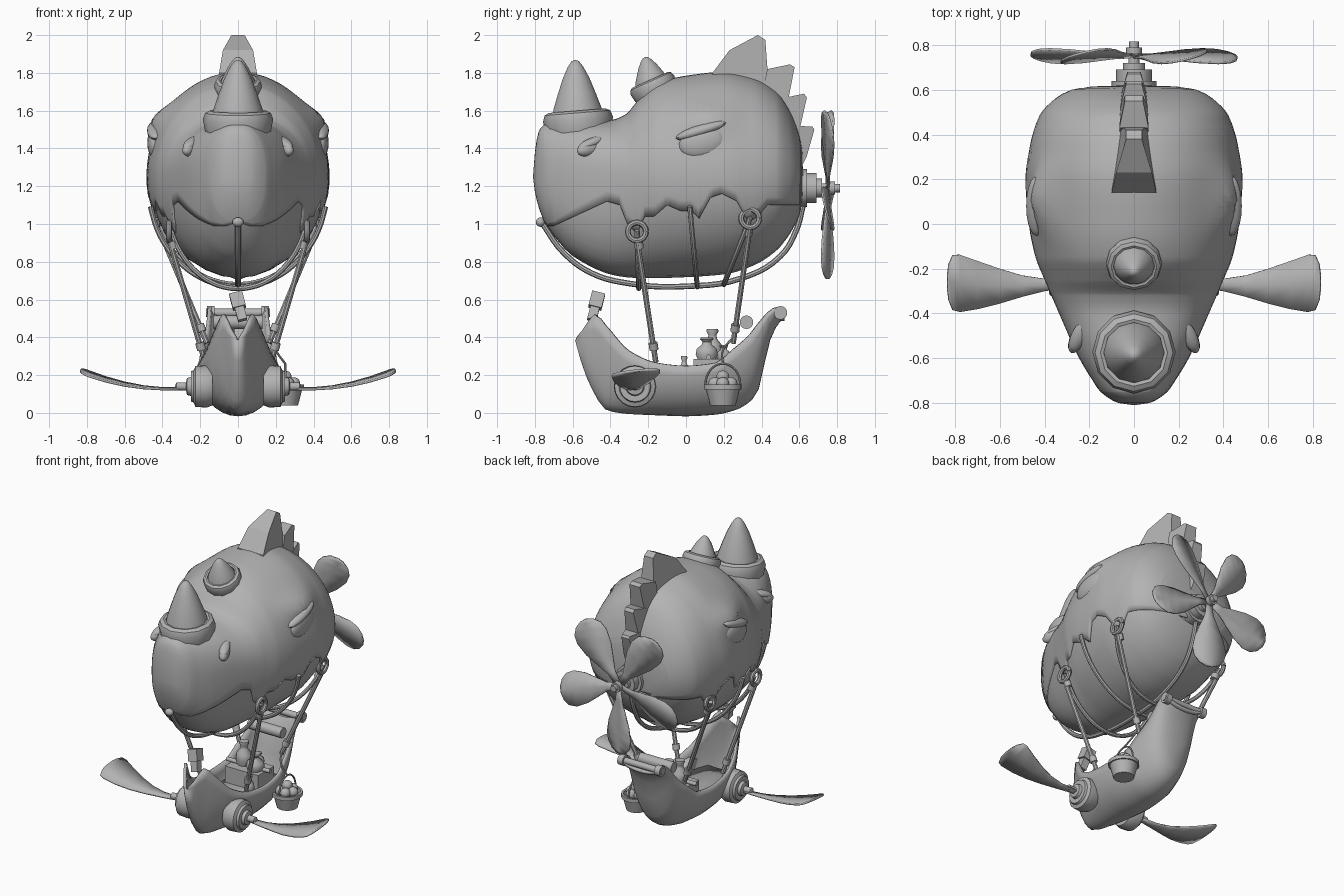
import bpy, bmesh, math
from math import sin, cos, pi, radians
from mathutils import Vector, Matrix, Euler

if "Cube" in bpy.data.objects:
    bpy.data.objects.remove(bpy.data.objects["Cube"])

grey = bpy.data.materials.new("plain grey")
grey.use_nodes = True
grey.diffuse_color = (0.45, 0.45, 0.45, 1)
grey.node_tree.nodes["Principled BSDF"].inputs["Base Color"].default_value = (0.45, 0.45, 0.45, 1)


def finish(ob, angle=40):
    ob.data.materials.clear()
    ob.data.materials.append(grey)
    bpy.ops.object.select_all(action='DESELECT')
    ob.select_set(True)
    bpy.context.view_layer.objects.active = ob
    bpy.ops.object.shade_smooth_by_angle(angle=radians(angle))
    return ob


def loft(name, rings, closed=True, cap=False, thick=0, offset=-1, angle=40):
    """Skin a surface over equal-length rings of points."""
    bm = bmesh.new()
    rows = [[bm.verts.new(p) for p in ring] for ring in rings]
    n = len(rows[0])
    for a, b in zip(rows, rows[1:]):
        for i in range(n if closed else n - 1):
            j = (i + 1) % n
            bm.faces.new((a[i], a[j], b[j], b[i]))
    if cap:
        bm.faces.new(rows[0])
        bm.faces.new(rows[-1])
    bmesh.ops.remove_doubles(bm, verts=bm.verts, dist=1e-4)
    bmesh.ops.recalc_face_normals(bm, faces=bm.faces)
    me = bpy.data.meshes.new(name)
    bm.to_mesh(me)
    bm.free()
    ob = bpy.data.objects.new(name, me)
    bpy.context.collection.objects.link(ob)
    if thick:
        mod = ob.modifiers.new("thickness", 'SOLIDIFY')
        mod.thickness, mod.offset = thick, offset
    return finish(ob, angle)


def lathe(name, profile, loc, rot=(0, 0, 0), seg=20, scale=(1, 1, 1)):
    m = Matrix.LocRotScale(Vector(loc), Euler(rot), Vector(scale))
    rings = [[m @ Vector((r * cos(2 * pi * i / seg), r * sin(2 * pi * i / seg), h))
              for i in range(seg)] for r, h in profile]
    return loft(name, rings)


def ellipsoid(name, loc, radii, rot=(0, 0, 0)):
    profile = [(sin(pi * k / 10), -cos(pi * k / 10)) for k in range(11)]
    return lathe(name, profile, loc, rot, 20, radii)


def tube(name, points, r, smooth=True):
    cu = bpy.data.curves.new(name, 'CURVE')
    cu.dimensions = '3D'
    cu.bevel_depth, cu.bevel_resolution, cu.use_fill_caps = r, 2, True
    cu.resolution_u = 5
    sp = cu.splines.new('BEZIER' if smooth else 'POLY')
    pts = sp.bezier_points if smooth else sp.points
    pts.add(len(points) - 1)
    for bp, p in zip(pts, points):
        if smooth:
            bp.co = p
            bp.handle_left_type = bp.handle_right_type = 'AUTO'
        else:
            bp.co = (*p, 1)
    ob = bpy.data.objects.new(name, cu)
    bpy.context.collection.objects.link(ob)
    bpy.ops.object.select_all(action='DESELECT')
    ob.select_set(True)
    bpy.context.view_layer.objects.active = ob
    bpy.ops.object.convert(target='MESH')
    return finish(bpy.context.object)


def interp(table, y, col, smooth=True):
    """Monotone interpolation in a table sorted by its first column."""
    y = min(max(y, table[0][0]), table[-1][0])
    i = max(k for k in range(len(table) - 1) if table[k][0] <= y)
    sl = [(b[col] - a[col]) / (b[0] - a[0]) for a, b in zip(table, table[1:])]
    h = table[i + 1][0] - table[i][0]
    t = (y - table[i][0]) / h
    if not smooth:
        return table[i][col] + sl[i] * h * t

    def tangent(k):
        if k == 0 or k == len(sl):
            return sl[min(k, len(sl) - 1)]
        a, b = sl[k - 1], sl[k]
        return 2 * a * b / (a + b) if a * b > 0 else 0
    return ((2*t**3 - 3*t*t + 1) * table[i][col] + (t**3 - 2*t*t + t) * h * tangent(i)
            + (3*t*t - 2*t**3) * table[i + 1][col] + (t**3 - t*t) * h * tangent(i + 1))


# Head balloon: y, half width, top, bottom
HEAD = [(-.81, 0, 1.25, 1.25), (-.8, .07, 1.38, 1.17), (-.78, .11, 1.49, 1.09),
        (-.75, .15, 1.525, 1.01), (-.7, .185, 1.535, .93), (-.6, .245, 1.54, .82),
        (-.4, .335, 1.55, .72), (-.32, .37, 1.58, .705), (-.25, .4, 1.66, .7),
        (-.15, .44, 1.745, .7), (0, .47, 1.785, .705), (.2, .485, 1.805, .72),
        (.35, .465, 1.775, .765), (.48, .425, 1.7, .85), (.55, .365, 1.6, .94),
        (.6, .28, 1.47, 1.04), (.615, .19, 1.4, 1.12), (.62, 0, 1.25, 1.25)]
# Scalloped lower edge of the upper skin: y, z
EDGE = [(-.81, .99), (-.7, .99), (-.42, 1.12), (-.35, 1.1), (-.31, 1.0), (-.26, .95), (-.22, 1.04),
        (-.17, 1.04), (-.1, 1.1), (-.03, 1.07), (.03, 1.07), (.07, 1.03), (.13, 1.14), (.19, 1.16),
        (.27, 1.12), (.33, 1.01), (.38, 1.04), (.43, 1.1), (.62, 1.1)]
MID = 1.25


def power(y):
    return .82 + .18 * min(max((y + .5) / .3, 0), 1)


def head_point(y, a, grow=1.0, bump=True):
    w, top, bot = (interp(HEAD, y, c) for c in (1, 2, 3))
    c, s, p = cos(a), sin(a), power(y)
    x = math.copysign(abs(c) ** p, c) * w * grow
    z = MID + math.copysign(abs(s) ** p, s) * (top - MID if s > 0 else MID - bot) * grow
    if bump and abs(c) > .01:
        x += math.copysign(.055 * math.exp(-((y - .1) / .14) ** 2 - ((z - 1.56) / .08) ** 2), c)
    return Vector((x, y, z))


def edge_angle(y):
    depth = MID - interp(HEAD, y, 3)
    if depth < 1e-4:
        return -pi / 2
    k = min(max((MID - interp(EDGE, y, 1, False)) / depth, 0), 1)
    return -math.asin(k ** (1 / power(y)))


ys = sorted({round(-.81 + 1.43 * k / 75, 4) for k in range(76)} | {h[0] for h in HEAD} | {e[0] for e in EDGE})
skin = []
for y in ys:
    e = edge_angle(y)
    skin.append([head_point(y, e + (pi - 2 * e) * i / 36) for i in range(37)])
loft("upper_skin", skin, closed=False, thick=.022)
loft("lower_balloon", [[head_point(y * .98, 2 * pi * i / 32, .975, False) for i in range(32)] for y in ys[::2] + [ys[-1]]])

# Horns with collars
COLLAR = [(1.16, -.45), (1.24, 0), (1.16, .22), (1, .3), (.9, .27), (.9, -.4)]
HORN = [(.93, 0), (.85, .45), (.68, 1.0), (.48, 1.6), (.28, 2.05), (.13, 2.28), (0, 2.33)]
for name, loc, tilt, r, tall in (("nose", (0, -.572, 1.555), .08, .15, .135),
                                 ("brow", (0, -.178, 1.735), .42, .102, .066)):
    lathe(name + "_horn_collar", [(a * r, b * r) for a, b in COLLAR], loc, (tilt, 0, 0), 12)
    lathe(name + "_horn", [(a * r, b * tall) for a, b in HORN], loc, (tilt * .6, 0, 0), 18)

# Crest of four spikes, widest at the front foot
CREST = [[(.14, 1.76, .1), (.14, 1.8, .1), (.23, 1.92, .08), (.38, 2.0, .035), (.42, 1.975, .035), (.44, 1.7, .06)],
         [(.41, 1.72, .065), (.43, 1.82, .065), (.55, 1.845, .04), (.575, 1.83, .04), (.53, 1.6, .06)],
         [(.5, 1.62, .06), (.53, 1.67, .06), (.625, 1.69, .035), (.64, 1.67, .035), (.59, 1.45, .055)],
         [(.56, 1.45, .055), (.59, 1.52, .055), (.67, 1.515, .03), (.68, 1.5, .03), (.64, 1.36, .04), (.6, 1.28, .05)]]
for k, prof in enumerate(CREST):
    loft(f"crest_spike_{k + 1}", [[(s * hw, y, z) for y, z, hw in prof] for s in (-1, 1)], cap=True, angle=20)

# Tail propeller
hub = (0, .58, 1.19)
lathe("tail_hub", [(.1, 0), (.1, .06), (.08, .06), (.08, .11), (.05, .11), (.05, .14), (.025, .14), (.025, .18),
                   (.035, .18), (.035, .21), (.022, .21), (.022, .235), (0, .235)], hub, (-pi / 2, 0, 0), 12)
BLADE = [(.02, .02), (.1, .028), (.18, .06), (.27, .095), (.36, .112), (.42, .1), (.46, .065), (.48, .02)]
for k in range(5):
    m = Matrix.Translation((0, .75, 1.19)) @ Matrix.Rotation(pi + 2 * pi * k / 5, 4, 'Y')
    loft(f"tail_blade_{k + 1}", [[m @ Vector((t * w, t * w * .28, r)) for t in (-1, 0, 1)] for r, w in BLADE],
         closed=False, thick=.01, offset=0)

# Bands around the balloon
keel = [(-.765, 1.01), (-.65, .85), (-.5, .74), (-.3, .685), (0, .67), (.3, .715), (.5, .83), (.585, .97), (.62, 1.1)]
tube("keel_band", [(0, y, z) for y, z in keel], .015)
ellipsoid("front_band_knob", (0, -.77, 1.01), (.03, .025, .025))
for name, y0, y1 in (("front_band", -.26, -.25), ("middle_band", .02, .06), ("rear_band", .34, .2)):
    a0 = edge_angle(y0) + .05
    pts = []
    for i in range(13):
        t = i / 12
        bend = sin(pi * t)
        pts.append(head_point(y0 + (y1 - y0) * bend, a0 + (-pi - 2 * a0) * t, 1.025 + .05 * bend, False))
    tube(name, pts, .014)

# Hull: y, half width, gunwale height, keel height
HULL = [(-.57, .004, .4, .39), (-.53, .035, .45, .25), (-.48, .065, .52, .13), (-.41, .105, .45, .03),
        (-.3, .155, .33, .012), (-.15, .19, .265, .005), (0, .2, .25, 0), (.15, .192, .265, .008),
        (.25, .178, .34, .03), (.33, .162, .41, .075), (.38, .15, .475, .16), (.41, .146, .51, .33),
        (.45, .143, .55, .44), (.49, .14, .563, .5), (.52, .138, .54, .505)]
hull_ys = [-.57 + 1.09 * k / 36 for k in range(37)]
rings = []
for y in hull_ys:
    w, g, b = (interp(HULL, y, c) for c in (1, 2, 3))
    rings.append([(w * sin(t), y, g - (g - b) * cos(t)) for t in (pi * (i / 16 - .5) for i in range(17))])
loft("hull", rings, closed=False, thick=.018)
loft("deck", [[(s * interp(HULL, y, 1) * .8, y, .17) for s in (-1, 1)]
              for y in (-.38, -.3, -.15, 0, .15, .25, .33)], closed=False, thick=.015)
figure = [(.034, -.05), (.04, -.05), (.04, .05), (0, .05)]
lathe("bow_post", [(0, -.1), (.035, -.1), (.035, -.03), (.05, -.03), (.05, .05), (0, .05)], (0, -.475, .585), (-.35, 0, pi / 4), 4)

# Stern rail and cargo
for name, y, z, r, half in (("stern_rail", .5, .53, .022, .17), ("stern_roll", .32, .48, .036, .13), ("bench_rail", .12, .295, .014, .17)):
    lathe(name, [(0, -half), (r, -half), (r, half), (0, half)], (0, y, z), (0, pi / 2, 0), 14)
JAR = [(0, 0), (.8, 0), (1, .25), (.9, .5), (.45, .68), (.4, .8), (.6, .92), (.55, 1), (0, 1)]
for k, (x, y, z, r, h) in enumerate(((.06, .11, .28, .06, .12), (-.05, .14, .28, .055, .165),
                                     (.1, -.01, .18, .03, .12), (.02, .2, .28, .04, .08))):
    lathe(f"cargo_jar_{k + 1}", [(a * r, b * h) for a, b in JAR], (x, y, z), seg=14)
loft("cargo_crate", [[(sx * .13, .13 + sy * .09, z) for sx, sy in ((-1, -1), (1, -1), (1, 1), (-1, 1))]
                     for z in (.17, .285)], cap=True)

# Paired parts
POD = [(0, 0), (.1, 0), (.112, .03), (.108, .09), (.085, .1), (.08, .115), (.05, .115), (.045, .135), (.022, .14), (.022, .19), (0, .2)]
WING = [(.24, -.275, -.25), (.4, -.3, -.245), (.5, -.325, -.23), (.6, -.355, -.2), (.7, -.38, -.165),
        (.78, -.393, -.137), (.81, -.385, -.14), (.828, -.34, -.18), (.834, -.29, -.23)]
for s, side in ((1, "left"), (-1, "right")):
    ellipsoid(side + "_eye", (s * .44, .085, 1.43), (.04, .125, .085), (.25, 0, 0))
    ellipsoid(side + "_eyelid", (s * .435, .08, 1.495), (.047, .14, .032), (.3, 0, 0))
    ellipsoid(side + "_nostril", (s * .25, -.51, 1.4), (.035, .075, .04), (.25, 0, s * .45))
    ellipsoid(side + "_nostril_lid", (s * .245, -.5, 1.43), (.035, .08, .025), (.35, 0, s * .45))
    lathe(side + "_pod", POD, (s * .135, -.27, .14), (0, s * pi / 2, 0), 20)
    rings = []
    for x, lo, hi in WING:
        row = [lo + (hi - lo) * t for t in (0, .5, 1)]
        rings.append([(s * x, y, .128 + .095 * max((x - .35) / .48, 0) ** 2 + .1 * (y + .26)) for y in row])
    loft(side + "_paddle", rings, closed=False, thick=.012, offset=0)
    # Hanging ropes with ring hooks and collars
    for name, top, foot in (("front", (.365, -.26, .96), (.175, -.16, .27)), ("rear", (.425, .34, 1.03), (.165, .25, .37))):
        a, b = (Vector((s * p[0], p[1], p[2])) for p in (top, foot))
        ring = [a + Vector((0, .048 * cos(t), .048 * sin(t))) for t in (2 * pi * i / 16 for i in range(17))]
        tube(f"{side}_{name}_hook", ring, .015, smooth=False)
        tube(f"{side}_{name}_rope", [a - Vector((0, 0, .04)), b], .015, smooth=False)
        turn = (a - b).to_track_quat('Z', 'Y').to_euler()
        for k, t in enumerate((.1, .88)):
            lathe(f"{side}_{name}_collar_{k + 1}", [(0, -.02), (.024, -.02), (.024, .02), (0, .02)], a.lerp(b, t), turn, 12)
    lathe(side + "_rail_ring", [(0, -.02), (.036, -.02), (.036, .02), (0, .02)], (s * .145, .5, .53), (0, pi / 2, 0), 14)

# Side basket with fruit
bx, by = .25, .195
lathe("basket", [(0, .04), (.068, .04), (.09, .125), (.1, .125), (.1, .15), (.085, .15), (.08, .12), (0, .12)], (bx, by, 0))
tube("basket_handle", [(bx, by + .092 * cos(t), .15 + .11 * sin(t)) for t in (pi * i / 12 for i in range(13))], .006)
tube("basket_cord", [(bx, by, .26), (.2, by, .33), (.17, .25, .4)], .006)
for k in range(5):
    t = 2 * pi * k / 5
    ellipsoid(f"fruit_{k + 1}", (bx + .045 * cos(t), by + .045 * sin(t), .155), (.034, .034, .034))
ellipsoid("fruit_top", (bx, by, .19), (.034, .034, .034))
